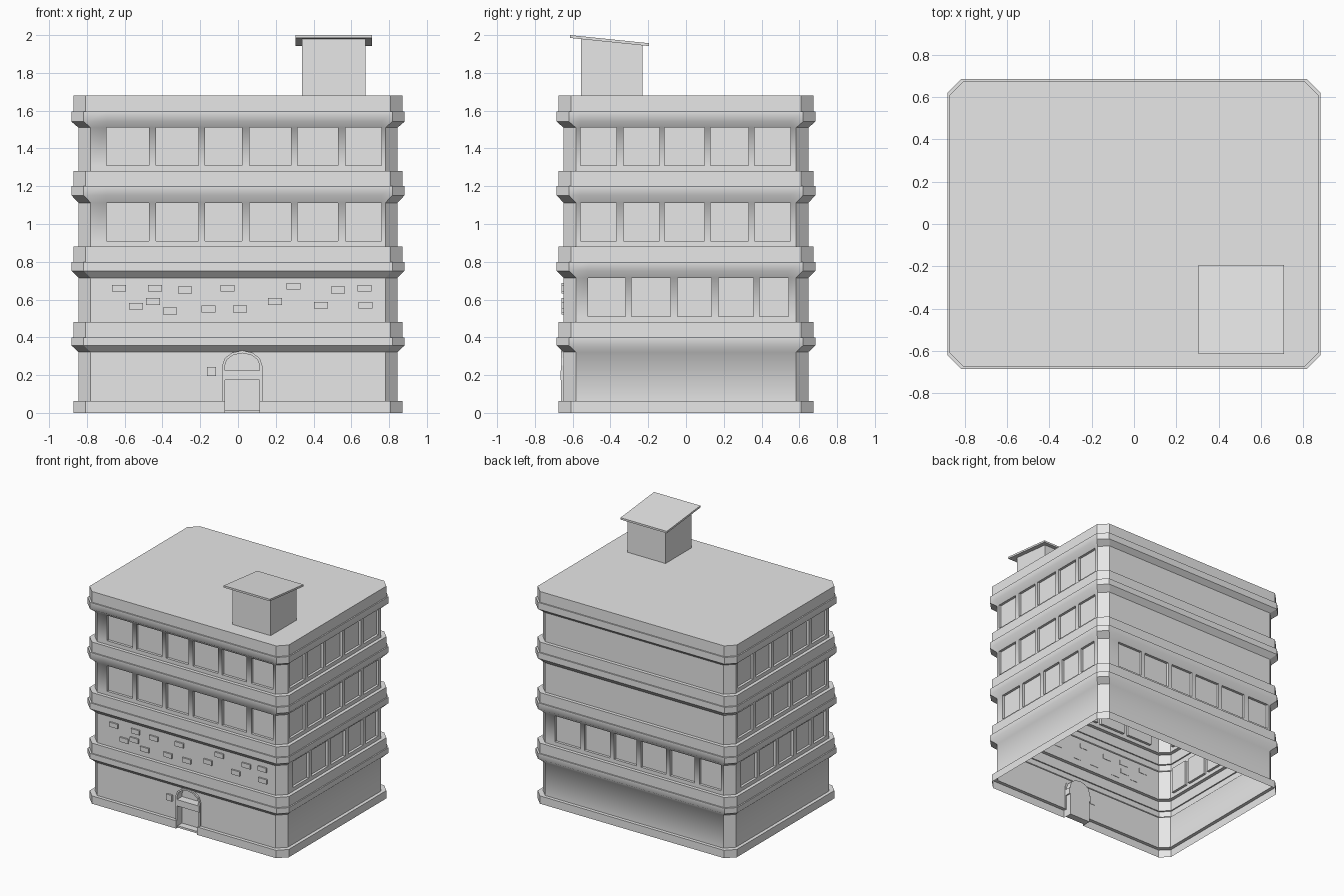
import bpy, bmesh, math
from mathutils import Vector, Matrix

cube = bpy.data.objects.get("Cube")
if cube:
    bpy.data.objects.remove(cube, do_unlink=True)

grey = bpy.data.materials.new("plain_grey")
grey.use_nodes = True
grey.diffuse_color = (0.8, 0.8, 0.8, 1)
grey.node_tree.nodes["Principled BSDF"].inputs["Base Color"].default_value = (0.8, 0.8, 0.8, 1)

HX, HY, CHAMFER = 0.845, 0.648, 0.065
LIP, BAND = 0.037, 0.027
BASE_TOP = 0.062
DOOR_L, DOOR_R, SPRING, ARCH = -0.07, 0.115, 0.25, 0.066
DOOR_BACK = 0.6


def finish(name, bm):
    mesh = bpy.data.meshes.new(name)
    bm.to_mesh(mesh)
    bm.free()
    mesh.materials.append(grey)
    obj = bpy.data.objects.new(name, mesh)
    bpy.context.collection.objects.link(obj)
    return obj


def box(name, x0, x1, y0, y1, z0, z1):
    bm = bmesh.new()
    bmesh.ops.create_cube(bm, size=1)
    for v in bm.verts:
        v.co = Vector(((x0, x1)[v.co.x > 0], (y0, y1)[v.co.y > 0], (z0, z1)[v.co.z > 0]))
    return finish(name, bm)


def point(side, u, d, z):
    """u runs to the viewer's right, d outward; sides: front, right, back, left."""
    return Matrix.Rotation(side * math.pi / 2, 3, 'Z') @ Vector((u, -d, z))


def face(bm, pts):
    return bm.faces.new([bm.verts.new(p) for p in pts])


def half_sizes(side, off):
    w, d = (HX, HY) if side % 2 == 0 else (HY, HX)
    return w - CHAMFER + off, d + off


def arch(extra=0.0, steps=6):
    mid, rx, rz = (DOOR_L + DOOR_R) / 2, (DOOR_R - DOOR_L) / 2 + extra, ARCH + extra
    angles = [math.pi * (1 - i / steps) for i in range(steps + 1)]
    return [(mid + rx * math.cos(a), SPRING + rz * math.sin(a)) for a in angles]


# Window columns as seen from outside each side
WIDE = [(-.695, -.47), (-.435, -.21), (-.175, .02), (.06, .28), (.315, .53), (.57, .76)]
SIDE = [(-.558, -.368), (-.33, -.14), (-.113, .098), (.13, .33), (.362, .553)]
SIDE_LOW = [(-.52, -.32), (-.288, -.082), (-.045, .135), (.172, .357), (.39, .542)]
windows = {(0, 2): WIDE, (0, 3): WIDE, (2, 1): WIDE}
for s in (1, 3):
    windows.update({(s, 1): SIDE_LOW, (s, 2): SIDE, (s, 3): SIDE})
flat_walls = {(0, 0), (0, 1), (2, 2), (2, 3)}

# Vertical profile: kind, floor, lower (offset, z), upper (offset, z)
rows = [("base", 0, (BAND, 0), (BAND, BASE_TOP)), ("base", 0, (BAND, BASE_TOP), (0, BASE_TOP))]
bottom = BASE_TOP
for n, (flare, lip, top) in enumerate([(.322, .357, .4), (.715, .752, .8),
                                       (1.112, 1.152, 1.2), (1.51, 1.542, 1.595)]):
    band_top = 0.48 + 0.4 * n
    rows += [("wall", n, (0, bottom), (0, flare)),
             ("flare", n, (0, flare), (LIP, lip)),
             ("lip", n, (LIP, lip), (LIP, top)),
             ("band", n, (LIP, top), (BAND, top)),
             ("band", n, (BAND, top), (BAND, band_top))]
    if n < 3:
        rows.append(("band", n, (BAND, band_top), (0, band_top)))
    bottom = band_top

# Building shell, open underneath
bm = bmesh.new()
panes = []
for kind, n, (o0, z0), (o1, z1) in rows:
    for s in range(4):
        (w0, d0), (w1, d1) = half_sizes(s, o0), half_sizes(s, o1)
        rounded = kind in ("wall", "flare", "lip") and (s, n) not in flat_walls
        cols = windows.get((s, n), []) if rounded else []
        cuts = [u for c in cols for u in c]
        doorway = s == 0 and n == 0 and kind in ("base", "wall")
        if doorway:
            cuts = [DOOR_L, DOOR_R]
        lows, highs = [-w0] + cuts + [w0], [-w1] + cuts + [w1]
        levels = [z0, z0 + 0.03, z1] if kind == "wall" and cols else [z0, z1]
        for i in range(len(lows) - 1):
            if doorway and i == 1:
                if kind == "wall":      # wall above the arched doorway
                    face(bm, [point(0, u, d0, z) for u, z in
                              arch() + [(DOOR_R, z1), (DOOR_L, z1)]])
                continue
            for k in range(len(levels) - 1):
                a, b = levels[k], levels[k + 1]
                f = face(bm, [point(s, lows[i], d0, a), point(s, lows[i + 1], d0, a),
                              point(s, highs[i + 1], d1, b), point(s, highs[i], d1, b)])
                f.smooth = rounded
                if len(levels) == 3 and k == 1 and i % 2 == 1:
                    panes.append(f)
        # Chamfered corner to the next side
        t = (s + 1) % 4
        (v0, e0), (v1, e1) = half_sizes(t, o0), half_sizes(t, o1)
        face(bm, [point(s, w0, d0, z0), point(t, -v0, e0, z0),
                  point(t, -v1, e1, z1), point(s, w1, d1, z1)])
# Flat roof
roof = []
for s in range(4):
    w, d = half_sizes(s, BAND)
    roof += [point(s, -w, d, bottom), point(s, w, d, bottom)]
face(bm, roof)
bmesh.ops.remove_doubles(bm, verts=bm.verts, dist=0.0002)
# Recessed windows
ring = bmesh.ops.inset_individual(bm, faces=panes, thickness=0.0, depth=-0.02)["faces"]
for f in panes + ring:
    f.smooth = False
bm.normal_update()
for e in bm.edges:
    angle = e.calc_face_angle(3.0)
    level = abs(e.verts[0].co.z - e.verts[1].co.z) < 0.001
    e.smooth = angle < 0.05 or (level and angle < 0.96)
finish("building_shell", bm)

# Recessed doorway with its door panel
bm = bmesh.new()
outline = [(DOOR_L, 0)] + arch() + [(DOOR_R, 0)]
for (u, z), (v, w) in zip(outline, outline[1:]):
    face(bm, [(u, -HY, z), (v, -HY, w), (v, -DOOR_BACK, w), (u, -DOOR_BACK, z)])
face(bm, [(u, -DOOR_BACK, z) for u, z in reversed(outline)])
for u in (DOOR_L, DOOR_R):
    pts = [(u, -HY - BAND, 0), (u, -HY, 0), (u, -HY, BASE_TOP), (u, -HY - BAND, BASE_TOP)]
    face(bm, pts if u == DOOR_L else pts[::-1])
bmesh.ops.remove_doubles(bm, verts=bm.verts, dist=0.0002)
finish("doorway", bm)

# Raised arch frame around the door
bm = bmesh.new()
edge = 0.014
inner = [(DOOR_L, BASE_TOP)] + arch() + [(DOOR_R, BASE_TOP)]
outer = [(DOOR_L - edge, BASE_TOP)] + arch(edge) + [(DOOR_R + edge, BASE_TOP)]
for i in range(len(inner) - 1):
    face(bm, [(u, -HY - 0.014, z) for u, z in (inner[i], inner[i + 1], outer[i + 1], outer[i])])
bmesh.ops.remove_doubles(bm, verts=bm.verts, dist=0.0002)
bmesh.ops.recalc_face_normals(bm, faces=bm.faces)
grown = bmesh.ops.extrude_face_region(bm, geom=bm.faces[:])["geom"]
bmesh.ops.translate(bm, vec=(0, 0.018, 0), verts=[g for g in grown if isinstance(g, bmesh.types.BMVert)])
bmesh.ops.recalc_face_normals(bm, faces=bm.faces)
finish("door_frame", bm)

box("door_transom", DOOR_L - 0.01, DOOR_R + 0.01, -0.664, -DOOR_BACK, 0.175, 0.225)
box("door_step", DOOR_L, DOOR_R, -0.655, -DOOR_BACK, 0, 0.015)
box("door_plaque", -0.165, -0.117, -0.662, -0.645, 0.196, 0.244)

# Scattered raised bricks on the front
bricks = [(-.63, .66), (-.44, .66), (-.45, .59), (-.54, .565), (-.36, .54),
          (-.28, .65), (-.155, .55), (-.055, .66), (.01, .55), (.195, .59),
          (.295, .67), (.44, .57), (.53, .65), (.67, .66), (.675, .57)]
for x, z in bricks:
    box("front_brick", x - 0.037, x + 0.037, -0.66, -0.645, z - 0.018, z + 0.018)

# Roof hut with a slab sloping down to the back
hut = box("roof_hut", 0.34, 0.675, -0.555, -0.23, 1.68, 1.95)
slab = box("hut_roof", 0.305, 0.71, -0.615, -0.195, 1.985, 2.0)
for v in slab.data.vertices:
    if v.co.y > -0.4:
        v.co.z -= 0.043
for v in hut.data.vertices:
    if v.co.z > 1.9:
        v.co.z = 1.986 - (v.co.y + 0.615) * 0.102
